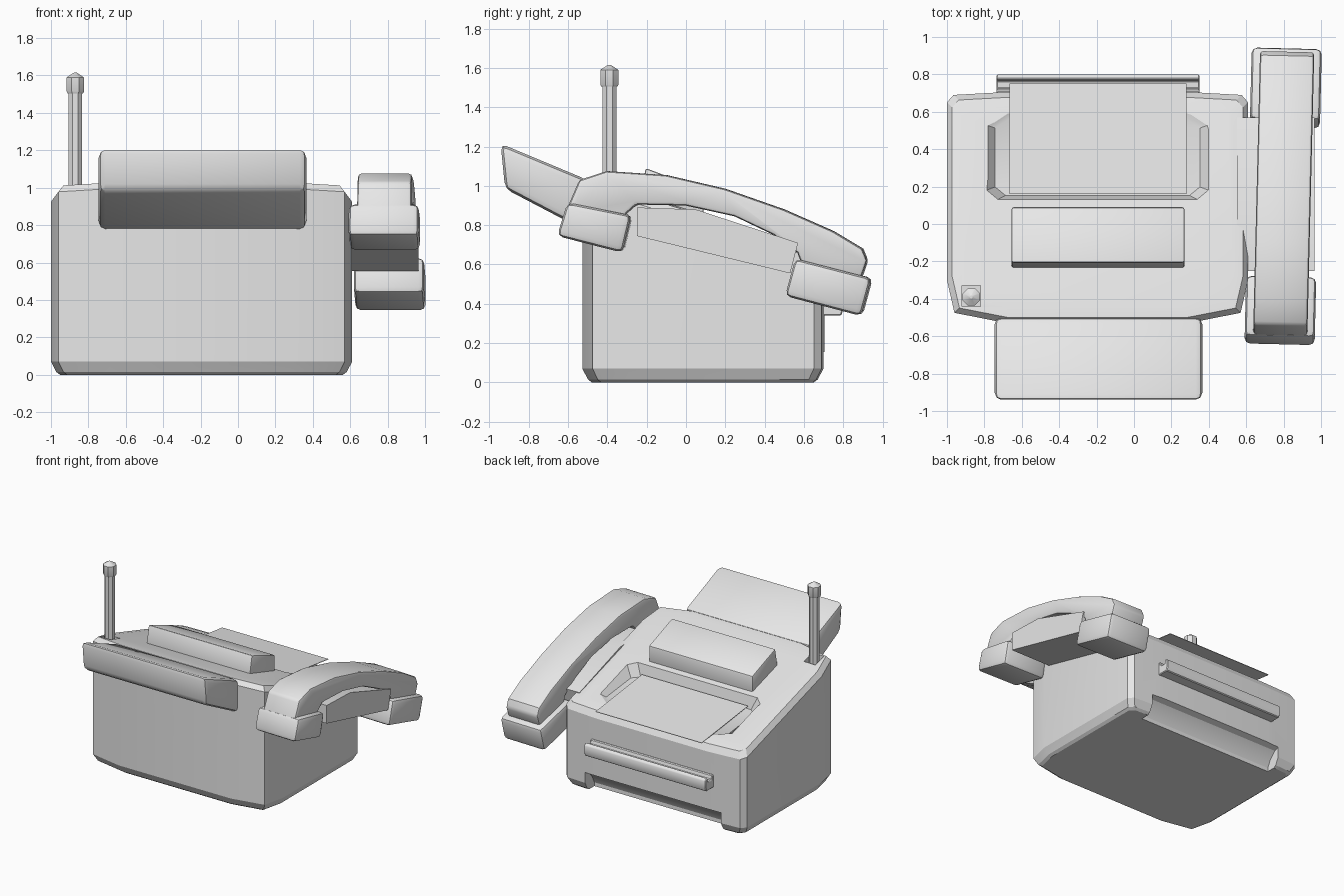
import bpy, bmesh, math
from mathutils import Matrix, Vector

cube = bpy.data.objects.get("Cube")
if cube:
    bpy.data.objects.remove(cube, do_unlink=True)

GREY = (0.8, 0.8, 0.8, 1)
mat = bpy.data.materials.new("light_grey_plastic")
mat.use_nodes = True
mat.diffuse_color = GREY
mat.node_tree.nodes["Principled BSDF"].inputs["Base Color"].default_value = GREY


def deck(y):
    """Height of the sloping top deck at depth y."""
    return 1.045 - 0.305 * (y + 0.53)


def add_object(name, bm):
    bmesh.ops.recalc_face_normals(bm, faces=bm.faces)
    mesh = bpy.data.meshes.new(name)
    bm.to_mesh(mesh)
    bm.free()
    mesh.materials.append(mat)
    obj = bpy.data.objects.new(name, mesh)
    bpy.context.collection.objects.link(obj)
    return obj


def activate(obj):
    bpy.ops.object.select_all(action='DESELECT')
    obj.select_set(True)
    bpy.context.view_layer.objects.active = obj


def finish(obj, bevel=0, segments=2, angle=30):
    activate(obj)
    if bevel:
        mod = obj.modifiers.new("bevel", 'BEVEL')
        mod.width, mod.segments = bevel, segments
        mod.limit_method, mod.angle_limit = 'ANGLE', math.radians(40)
        bpy.ops.object.modifier_apply(modifier=mod.name)
    bpy.ops.object.shade_smooth_by_angle(angle=math.radians(angle))
    return obj


def loft(name, rings):
    """Skin a stack of equal-length rings and cap both ends."""
    bm = bmesh.new()
    loops = [[bm.verts.new(p) for p in ring] for ring in rings]
    n = len(loops[0])
    for a, b in zip(loops, loops[1:]):
        for i in range(n):
            j = (i + 1) % n
            bm.faces.new((a[i], a[j], b[j], b[i]))
    bm.faces.new(loops[0])
    bm.faces.new(loops[-1])
    return add_object(name, bm)


def side_prism(name, profile, x0, x1):
    """Extrude a (y, z) profile across x."""
    return loft(name, [[(x, y, z) for y, z in profile] for x in (x0, x1)])


def cut(target, cutter):
    cutter.hide_render = True
    activate(target)
    mod = target.modifiers.new("cut", 'BOOLEAN')
    mod.object, mod.operation, mod.solver = cutter, 'DIFFERENCE', 'EXACT'
    bpy.ops.object.modifier_apply(modifier=mod.name)
    bpy.data.objects.remove(cutter, do_unlink=True)


# Body: plan outline lofted up to the sloping deck with chamfered rims
MID = -0.195
half = [(0.5, -0.527), (0.765, -0.475), (0.805, -0.3),
        (0.805, 0.65), (0.77, 0.69), (0.5, 0.705)]
plan = half + [(-x, y) for x, y in reversed(half)]


def body_ring(inset, height):
    ring = []
    for x, y in plan:
        px = MID + x * (1 - inset)
        py = 0.09 + (y - 0.09) * (1 - inset * 1.3)
        ring.append((px, py, height(py)))
    return ring


body = loft("body", [
    body_ring(0.06, lambda y: 0.0),
    body_ring(0.035, lambda y: 0.015),
    body_ring(0.0, lambda y: 0.07),
    body_ring(0.0, lambda y: deck(y) - 0.05),
    body_ring(0.035, lambda y: deck(y) - 0.008),
    body_ring(0.1, deck)])

# Paper well in the deck: tapered octagon with a flatter floor
well = [(0.535, 0.13), (0.595, 0.18), (0.595, 0.53), (0.49, 0.6)]
well += [(-x, y) for x, y in reversed(well)]
floor = [(MID + x * 0.92, 0.36 + (y - 0.36) * 0.9, 0.745 - 0.1 * (y - 0.13))
         for x, y in well]
rim = [(MID + x, y, deck(y) + 0.005) for x, y in well]
cut(body, loft("well_cutter", [floor, rim]))

# Undercut scoop along the lower back edge
cut(body, side_prism("scoop_cutter",
    [(0.58, -0.1), (0.58, 0.03), (0.61, 0.09), (0.66, 0.14), (0.8, 0.19), (0.8, -0.1)],
    -0.8, 0.41))

# Antenna socket
cut(body, side_prism("socket_cutter",
    [(-0.44, 0.9), (-0.33, 0.9), (-0.33, 1.2), (-0.44, 1.2)], -0.92, -0.82))
finish(body, angle=25)

# Front tray
tray = side_prism("front_tray",
    [(-0.5, 1.03), (-0.943, 1.215), (-0.92, 0.985), (-0.5, 0.765)], -0.745, 0.365)
finish(tray, 0.035, 2)

# Raised lid on the deck
lid = side_prism("deck_lid",
    [(-0.24, 0.92), (-0.205, 1.09), (0.09, 0.98), (0.09, 0.82)], -0.655, 0.27)
finish(lid, 0.012, 2)

# Paper sheet
side_prism("paper_sheet",
    [(0.16, 0.772), (0.75, 0.70), (0.75, 0.696), (0.16, 0.768)], -0.665, 0.28)

# Slotted ledge on the back
ledge = side_prism("back_ledge",
    [(0.66, 0.34), (0.79, 0.34), (0.80, 0.37), (0.80, 0.43), (0.775, 0.445),
     (0.765, 0.41), (0.725, 0.41), (0.715, 0.445), (0.66, 0.445)], -0.735, 0.35)
finish(ledge, 0.006, 1)

# Antenna: hexagonal rod and pointed cap
def polygon(r, z, sides=8):
    return [(-0.87 + r * math.cos(math.tau * (i + 0.5) / sides),
             -0.39 + r * math.sin(math.tau * (i + 0.5) / sides), z)
            for i in range(sides)]


finish(loft("antenna_rod", [polygon(0.039, 0.88), polygon(0.039, 1.53)]))
finish(loft("antenna_cap", [polygon(0.045, 1.505), polygon(0.05, 1.515),
                            polygon(0.05, 1.59), polygon(0.008, 1.615)]))

# Cradle bracket under the handset
cradle = side_prism("handset_cradle",
    [(-0.25, 0.89), (0.05, 0.88), (0.57, 0.71), (0.53, 0.555), (-0.25, 0.745)],
    0.55, 0.965)
finish(cradle)

# Handset: arched grip with two pods
grip_profile = [(-0.6, 0.89), (-0.54, 1.03), (-0.4, 1.075), (-0.1, 1.055),
                (0.2, 0.985), (0.5, 0.88), (0.75, 0.77), (0.9, 0.68),
                (0.925, 0.62), (0.89, 0.52), (0.6, 0.58), (0.57, 0.66),
                (0.45, 0.75), (0.25, 0.845), (0.0, 0.9), (-0.25, 0.905),
                (-0.3, 0.86), (-0.32, 0.8), (-0.58, 0.85)]
grip = side_prism("handset_grip", grip_profile, 0.655, 0.945)
finish(grip, 0.018, 2)
pods = {"handset_front_pod": [(-0.6, 0.915), (-0.652, 0.745), (-0.32, 0.66), (-0.275, 0.85)],
        "handset_back_pod": [(0.56, 0.63), (0.508, 0.44), (0.895, 0.338), (0.947, 0.53)]}
parts = [grip]
for name, profile in pods.items():
    pod = side_prism(name, profile, 0.61, 0.985)
    parts.append(finish(pod, 0.03, 2))

# Slight yaw of the whole handset
pivot = Matrix.Translation(Vector((0.797, 0.15, 0)))
yaw = pivot @ Matrix.Rotation(math.radians(-1.4), 4, 'Z') @ pivot.inverted()
for part in parts:
    part.data.transform(yaw)
